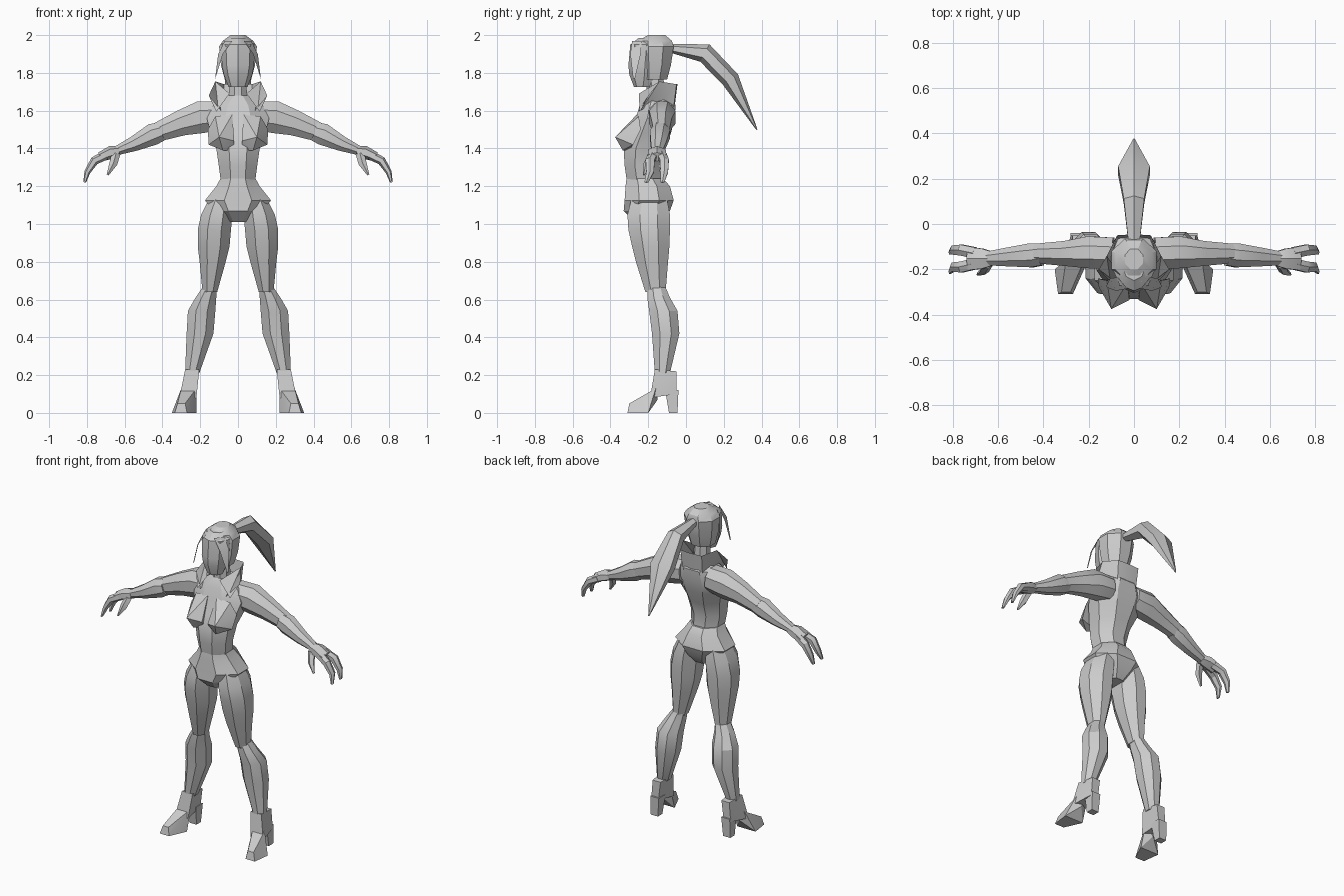
import bpy, bmesh, math
from mathutils import Vector

grey = bpy.data.materials.new("light grey")
grey.diffuse_color = (0.6, 0.6, 0.6, 1)


def finish(name, bm, mirror=False, smooth=28):
    bmesh.ops.recalc_face_normals(bm, faces=bm.faces[:])
    me = bpy.data.meshes.new(name)
    bm.to_mesh(me)
    bm.free()
    me.materials.append(grey)
    ob = bpy.data.objects.new(name, me)
    bpy.context.collection.objects.link(ob)
    bpy.ops.object.select_all(action='DESELECT')
    ob.select_set(True)
    bpy.context.view_layer.objects.active = ob
    bpy.ops.object.shade_smooth_by_angle(angle=math.radians(smooth))
    if mirror:
        ob.modifiers.new("mirror", 'MIRROR')
    return ob


def skin(name, frames, n, ridge, mirror):
    """frames: (centre, u half-axis vector, v half-axis vector)"""
    bm = bmesh.new()
    off = 0 if ridge else math.pi / n
    k = 1 if ridge else 1 / math.cos(math.pi / n)
    rings = []
    for c, u, v in frames:
        ring = []
        for i in range(n):
            a = off + 2 * math.pi * i / n
            ring.append(bm.verts.new(c + u * k * math.cos(a) + v * k * math.sin(a)))
        rings.append(ring)
    for r, s in zip(rings, rings[1:]):
        for i in range(n):
            j = (i + 1) % n
            bm.faces.new((r[i], r[j], s[j], s[i]))
    bm.faces.new(rings[0])
    bm.faces.new(rings[-1])
    return finish(name, bm, mirror)


def stack(name, slices, n=8, ridge=False, mirror=False):
    """horizontal slices (x0, x1, y0, y1, z)"""
    fr = [(Vector(((a + b) / 2, (c + d) / 2, z)), Vector(((b - a) / 2, 0, 0)),
           Vector((0, (d - c) / 2, 0))) for a, b, c, d, z in slices]
    return skin(name, fr, n, ridge, mirror)


def body(name, slices, **kw):
    """centred slices (half width, y0, y1, z)"""
    return stack(name, [(-r, r, a, b, z) for r, a, b, z in slices], **kw)


def limb(name, pts, side, n=8, mirror=True):
    """tube along a path: (x, y, z, half width along side, half thickness)"""
    side = Vector(side)
    P = [Vector(p[:3]) for p in pts]
    fr = []
    for i, p in enumerate(pts):
        t = P[min(i + 1, len(P) - 1)] - P[max(i - 1, 0)]
        v = t.cross(side).normalized()
        fr.append((P[i], side * p[3], v * p[4]))
    return skin(name, fr, n, False, mirror)


def hull(name, pts, mirror=True):
    bm = bmesh.new()
    vs = [bm.verts.new(p) for p in pts]
    r = bmesh.ops.convex_hull(bm, input=vs)
    junk = {v for v in r["geom_interior"] + r["geom_unused"] if isinstance(v, bmesh.types.BMVert)}
    bmesh.ops.delete(bm, geom=list(junk), context='VERTS')
    return finish(name, bm, mirror, 20)


def strip(name, low, high):
    bm = bmesh.new()
    a = [bm.verts.new(p) for p in low]
    b = [bm.verts.new(p) for p in high]
    for i in range(len(a) - 1):
        bm.faces.new((a[i], a[i + 1], b[i + 1], b[i]))
    return finish(name, bm, True)


# torso
body("hips", [(.06, -.27, -.13, 1.01), (.125, -.33, -.085, 1.07), (.175, -.325, -.065, 1.125),
              (.115, -.32, -.085, 1.20), (.093, -.315, -.12, 1.24)])
body("torso", [(.09, -.312, -.13, 1.22), (.102, -.325, -.14, 1.31), (.115, -.33, -.11, 1.40),
               (.145, -.30, -.08, 1.48), (.165, -.265, -.06, 1.56),
               (.13, -.245, -.055, 1.63), (.06, -.21, -.09, 1.68)])
hull("bust", [(.1, -.375, 1.46), (.02, -.335, 1.44), (.03, -.26, 1.58), (.12, -.25, 1.57),
              (.16, -.24, 1.5), (.155, -.28, 1.42), (.08, -.335, 1.39), (.02, -.30, 1.39)])
# open flared collar
strip("collar", [(.09, -.25, 1.60), (.10, -.15, 1.63), (.07, -.065, 1.62), (0, -.06, 1.62)],
      [(.155, -.2, 1.68), (.12, -.14, 1.755), (.075, -.05, 1.74), (0, -.045, 1.74)])
strip("collar_front", [(.115, -.245, 1.595), (.155, -.2, 1.68)],
      [(.045, -.25, 1.69), (.12, -.14, 1.755)])

# head
body("neck", [(.05, -.21, -.11, 1.64), (.042, -.21, -.12, 1.79)])
body("face", [(.05, -.275, -.18, 1.725), (.075, -.30, -.14, 1.79), (.085, -.305, -.13, 1.84),
              (.09, -.295, -.12, 1.95), (.05, -.25, -.12, 1.985)], ridge=True)
body("hair_cap", [(.07, -.235, -.10, 1.765), (.09, -.245, -.08, 1.84), (.10, -.255, -.065, 1.94),
                  (.08, -.255, -.075, 1.97), (.04, -.20, -.11, 2.0)])
strip("fringe", [(.03, -.285, 1.97), (.08, -.295, 1.90), (.12, -.28, 1.77)],
      [(.07, -.235, 1.97), (.105, -.24, 1.90), (.121, -.27, 1.77)])
limb("ponytail", [(0, -.08, 1.93, .025, .02), (0, .10, 1.905, .045, .045),
                  (0, .235, 1.765, .07, .042), (0, .375, 1.5, .003, .003)],
     (1, 0, 0), n=6, mirror=False)

# arms
limb("upper_arm", [(.09, -.13, 1.575, .07, .075), (.20, -.125, 1.565, .07, .085),
                   (.30, -.13, 1.535, .055, .068), (.43, -.13, 1.485, .043, .05)], (0, 1, 0))
limb("forearm", [(.405, -.135, 1.49, .048, .05), (.45, -.138, 1.475, .053, .058),
                 (.55, -.145, 1.425, .042, .04), (.65, -.152, 1.385, .03, .023)], (0, 1, 0))
limb("palm", [(.63, -.153, 1.387, .032, .024), (.67, -.153, 1.38, .045, .03),
              (.73, -.153, 1.355, .05, .022)], (0, 1, 0), n=6)
for nm, y0, y1, y2 in (("rear_fingers", -.128, -.115, -.125), ("front_fingers", -.175, -.19, -.21)):
    limb(nm, [(.70, y0, 1.365, .025, .022), (.76, y1, 1.335, .024, .02),
              (.798, y1, 1.275, .02, .014), (.812, y2, 1.22, .01, .006)], (0, 1, 0), n=6)
limb("thumb", [(.645, -.175, 1.375, .018, .02), (.66, -.205, 1.32, .016, .018),
               (.69, -.222, 1.26, .005, .005)], (0, 1, 0), n=5)

# legs
stack("thigh", [(.03, .155, -.29, -.10, 1.13), (.03, .195, -.31, -.085, 1.05),
                (.037, .213, -.305, -.085, .97), (.045, .213, -.285, -.088, .88),
                (.065, .203, -.265, -.095, .80), (.11, .188, -.215, -.108, .64)], mirror=True)
stack("shin", [(.11, .185, -.205, -.11, .67), (.115, .225, -.205, -.085, .61),
               (.12, .265, -.195, -.045, .54), (.13, .272, -.18, -.035, .42),
               (.205, .28, -.165, -.085, .21)], mirror=True)

# high heeled boots
hull("boot_ankle", [(.205, -.165, .23), (.28, -.165, .23), (.215, -.05, .22), (.27, -.05, .22),
                    (.22, -.19, .08), (.31, -.19, .08), (.23, -.05, .1), (.28, -.05, .1)])
hull("boot_toe", [(.22, -.2, 0), (.35, -.2, 0), (.335, -.31, 0), (.27, -.31, 0), (.28, -.3, .05),
                  (.32, -.3, .05), (.22, -.16, .13), (.3, -.16, .13), (.27, -.15, .07)])
hull("boot_heel", [(.22, -.11, .12), (.28, -.11, .12), (.22, -.04, .12), (.28, -.04, .12),
                   (.23, -.09, 0), (.28, -.09, 0), (.23, -.045, 0), (.28, -.045, 0)])
